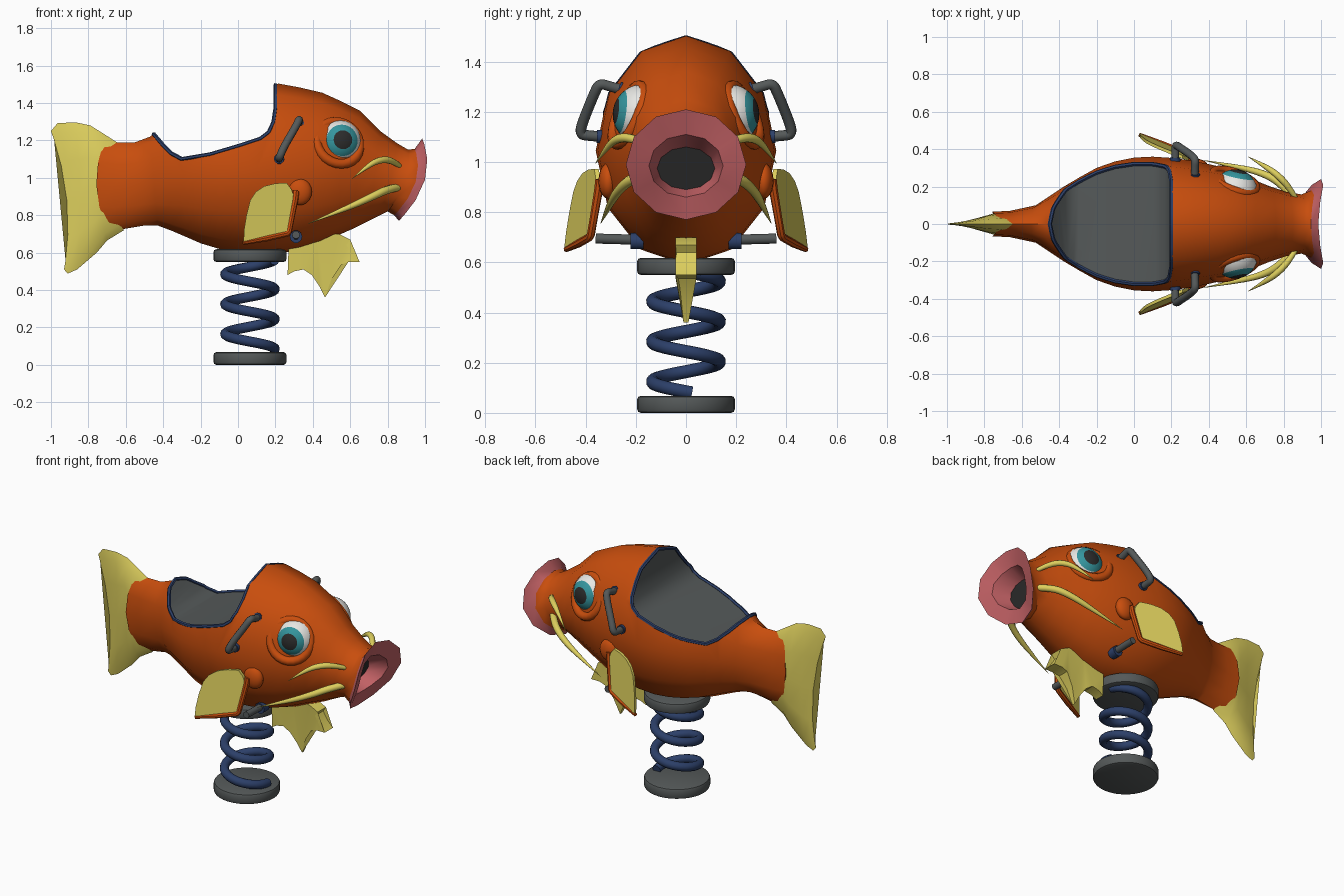
import bpy, bmesh, math
from mathutils import Vector
from mathutils.bvhtree import BVHTree

if "Cube" in bpy.data.objects:
    bpy.data.objects.remove(bpy.data.objects["Cube"])

def mat(name, r, g, b):
    m = bpy.data.materials.new(name)
    m.diffuse_color = (r, g, b, 1)
    m.use_nodes = True
    m.node_tree.nodes["Principled BSDF"].inputs["Base Color"].default_value = m.diffuse_color
    return m

ORANGE = mat("orange", 0.58, 0.075, 0.004)
YELLOW = mat("yellow", 0.72, 0.62, 0.11)
PINK = mat("pink", 0.54, 0.12, 0.13)
DARK = mat("dark", 0.025, 0.025, 0.025)
GREY = mat("grey", 0.09, 0.10, 0.10)
BLUE = mat("blue", 0.025, 0.05, 0.14)
WHITE = mat("white", 0.80, 0.80, 0.77)
TEAL = mat("teal", 0.035, 0.30, 0.34)

def activate(ob):
    bpy.ops.object.select_all(action='DESELECT')
    ob.select_set(True)
    bpy.context.view_layer.objects.active = ob

def smooth(ob, angle=42):
    activate(ob)
    bpy.ops.object.shade_smooth_by_angle(angle=math.radians(angle))

def finish(bm, name, mats):
    bmesh.ops.recalc_face_normals(bm, faces=bm.faces)
    me = bpy.data.meshes.new(name)
    bm.to_mesh(me)
    bm.free()
    ob = bpy.data.objects.new(name, me)
    bpy.context.collection.objects.link(ob)
    for m in mats:
        me.materials.append(m)
    return ob

def loft(name, stations, mats, pick, n=12):
    """Elliptical rings: (top x, top z, bottom x, bottom z, half width, bow in x)."""
    bm = bmesh.new()
    rings = []
    for xt, zt, xb, zb, hw, bow in stations:
        ring = []
        for k in range(n):
            a = 2 * math.pi * k / n
            c, s = math.cos(a), math.sin(a)
            ring.append(bm.verts.new(((xt + xb) / 2 + (xt - xb) / 2 * c + bow * s * s, hw * s,
                                      (zt + zb) / 2 + (zt - zb) / 2 * c)))
        rings.append(ring)
    for i, (r0, r1) in enumerate(zip(rings, rings[1:])):
        for k in range(n):
            f = bm.faces.new((r0[k], r0[(k + 1) % n], r1[(k + 1) % n], r1[k]))
            f.material_index = pick(i)
    bm.faces.new(rings[0])
    bm.faces.new(rings[-1]).material_index = pick(len(stations))
    return finish(bm, name, mats)

def plate(name, outline, mid, half, mats):
    """Outline in x, z thickened along y around mid(x, z) by half(x, z)."""
    bm = bmesh.new()
    a = [bm.verts.new((x, mid(x, z) - half(x, z), z)) for x, z in outline]
    b = [bm.verts.new((x, mid(x, z) + half(x, z), z)) for x, z in outline]
    caps = [bm.faces.new(a), bm.faces.new(b)]
    n = len(a)
    for i in range(n):
        bm.faces.new((a[i], a[(i + 1) % n], b[(i + 1) % n], b[i]))
    bmesh.ops.triangulate(bm, faces=caps)
    return finish(bm, name, mats)

def tube(name, pts, r, m, kind='NURBS', cyclic=False, radii=None, sides=3):
    cu = bpy.data.curves.new(name, 'CURVE')
    cu.dimensions = '3D'
    cu.bevel_depth = r
    cu.bevel_resolution = sides
    cu.use_fill_caps = True
    sp = cu.splines.new(kind)
    sp.points.add(len(pts) - 1)
    for i, p in enumerate(pts):
        sp.points[i].co = (*p, 1)
        sp.points[i].radius = radii[i] if radii else 1
    sp.use_cyclic_u = cyclic
    if kind == 'NURBS':
        sp.order_u = 3
        sp.use_endpoint_u = True
        sp.resolution_u = 5
    ob = bpy.data.objects.new(name, cu)
    bpy.context.collection.objects.link(ob)
    cu.materials.append(m)
    activate(ob)
    bpy.ops.object.convert(target='MESH')
    smooth(bpy.context.object)

# body, with flared lips and the mouth hole
body = loft("body", [
    (-.715, 1.195, -.70, .73, .066, -.05), (-.65, 1.19, -.62, .725, .07, -.03),
    (-.55, 1.19, -.50, .745, .10, 0), (-.47, 1.22, -.43, .745, .15, 0),
    (-.40, 1.275, -.35, .715, .20, 0), (-.30, 1.345, -.28, .685, .25, 0),
    (-.20, 1.40, -.20, .65, .30, 0), (-.10, 1.45, -.10, .62, .335, 0),
    (0, 1.485, 0, .60, .355, 0), (.10, 1.50, .10, .59, .36, 0),
    (.22, 1.503, .22, .595, .352, 0), (.33, 1.483, .33, .615, .335, 0),
    (.45, 1.455, .44, .65, .31, 0), (.55, 1.41, .54, .695, .275, 0),
    (.65, 1.36, .62, .73, .238, 0), (.76, 1.25, .70, .77, .20, 0),
    (.85, 1.185, .76, .80, .172, .01), (.91, 1.15, .80, .82, .158, .04),
    (.945, 1.155, .835, .80, .18, .06), (.985, 1.21, .86, .77, .24, .0775),
    (.95, 1.11, .88, .86, .148, .055), (.86, 1.06, .81, .89, .115, .02)],
    [ORANGE, GREY, PINK, DARK], lambda i: 3 if i > 21 else 2 if i >= 18 else 0)

# tail fin
smooth(loft("tail_fin", [
    (-1, 1.25, -.93, .51, .008, .05), (-.965, 1.292, -.91, .488, .014, .045),
    (-.87, 1.297, -.86, .51, .03, .02), (-.79, 1.28, -.755, .60, .05, 0),
    (-.71, 1.23, -.70, .665, .058, -.04), (-.64, 1.185, -.61, .72, .05, -.08)],
    [YELLOW], lambda i: 0))

# saddle cut through the back, with its blue rim following the cut
saddle = [(-.45, 1.235), (-.40, 1.175), (-.355, 1.13), (-.30, 1.10), (-.15, 1.125), (0, 1.17),
          (.12, 1.21), (.165, 1.245), (.19, 1.30), (.20, 1.37), (.20, 1.503)]
tree = BVHTree.FromPolygons([v.co for v in body.data.vertices],
                            [p.vertices[:] for p in body.data.polygons])
side = []
for (x0, z0), (x1, z1) in zip(saddle, saddle[1:]):
    for j in range(6):
        x, z = x0 + (x1 - x0) * j / 6, z0 + (z1 - z0) * j / 6
        hit = tree.ray_cast(Vector((x, -1, z)), Vector((0, 1, 0)))[0]
        if hit and hit.y < -.015:
            side.append((x, hit.y * .98, 1.1 + (z - 1.1) * .985))
loop = [(-.45, 0, 1.233)] + side + [(.20, 0, 1.495)] + [(x, -y, z) for x, y, z in reversed(side)]
tube("saddle_rim", loop, .0115, BLUE, 'POLY', True, sides=1)

cutter = plate("saddle_cutter", saddle + [(.20, 1.75), (-.55, 1.75), (-.55, 1.35)],
               lambda x, z: 0, lambda x, z: .6, [ORANGE, GREY, PINK, DARK])
cutter.hide_render = True
for p in cutter.data.polygons:
    p.material_index = 1
activate(body)
cut = body.modifiers.new("saddle", 'BOOLEAN')
cut.operation = 'DIFFERENCE'
cut.solver = 'EXACT'
cut.use_self = True
cut.object = cutter
bpy.ops.object.modifier_apply(modifier=cut.name)
bpy.data.objects.remove(cutter)
smooth(body)

# belly fin, thinner toward its tip
smooth(plate("belly_fin", [
    (.265, .48), (.27, .62), (.42, .70), (.54, .70), (.60, .67), (.58, .64), (.61, .59), (.65, .55),
    (.59, .55), (.55, .535), (.50, .46), (.465, .36), (.435, .42), (.395, .48), (.35, .51), (.30, .50)],
    lambda x, z: 0, lambda x, z: .01 + .032 * min(1, max(0, (z - .36) / .18)), [YELLOW]), 30)

def eye(tag, s):
    axis = Vector((.19, s * .95, .12)).normalized()
    normal = Vector((.32, s * .86, .38)).normalized()
    bm = bmesh.new()
    bmesh.ops.create_uvsphere(bm, u_segments=24, v_segments=36, radius=.12)
    for f in bm.faces:
        a = math.degrees(f.calc_center_median().angle(Vector((0, 0, 1))))
        f.material_index = 2 if a < 25 else 1 if a < 45 else 0
    ob = finish(bm, "eyeball" + tag, [WHITE, TEAL, DARK])
    ob.rotation_euler = axis.to_track_quat('Z', 'Y').to_euler()
    ob.location = (.54, s * .172, 1.19)
    smooth(ob)
    bpy.ops.mesh.primitive_torus_add(major_radius=.122, minor_radius=.027, major_segments=24,
                                     minor_segments=8, location=(.535, s * .226, 1.187),
                                     rotation=normal.to_track_quat('Z', 'Y').to_euler())
    lid = bpy.context.object
    lid.name = "eyelid" + tag
    lid.data.materials.append(ORANGE)
    smooth(lid, 60)

for tag, s in (("_right", -1), ("_left", 1)):
    def flip(pts):
        return [(x, s * y, z) for x, y, z in pts]
    eye(tag, s)
    # hand grip with blue collars
    grip = [(.325, .24, 1.285), (.325, .30, 1.30), (.328, .345, 1.315), (.31, .365, 1.275),
            (.245, .41, 1.165), (.222, .425, 1.11), (.22, .385, 1.105), (.22, .32, 1.10)]
    tube("hand_grip" + tag, flip(grip), .021, GREY)
    tube("upper_collar" + tag, flip([(.325, .225, 1.28), (.325, .268, 1.295)]), .028, BLUE, 'POLY')
    tube("lower_collar" + tag, flip([(.22, .31, 1.10), (.22, .355, 1.102)]), .028, BLUE, 'POLY')
    # foot peg
    tube("foot_peg" + tag, flip([(.31, .18, .69), (.31, .36, .695)]), .021, GREY, 'POLY')
    tube("peg_collar" + tag, flip([(.31, .17, .685), (.31, .222, .685)]), .034, BLUE, 'POLY')
    # whiskers
    tube("upper_whisker" + tag, flip([(.87, .13, 1.06), (.83, .195, 1.09), (.77, .26, 1.10),
         (.70, .31, 1.07), (.61, .36, .995)]), .017, YELLOW, radii=[.7, 1, 1.1, .8, .05])
    tube("lower_whisker" + tag, flip([(.86, .13, .95), (.80, .205, .94), (.72, .26, .90),
         (.59, .30, .84), (.375, .34, .755)]), .02, YELLOW, radii=[1, 1.1, 1, .8, .05])
    # side fin with orange leading edge and shoulder
    def fin_y(x, z):
        return s * (.35 + .38 * (.28 - x) + .1 * (.97 - z))
    smooth(plate("side_fin" + tag, [
        (.03, .66), (.032, .72), (.045, .80), (.065, .88), (.095, .925), (.14, .955), (.20, .97),
        (.26, .973), (.285, .94), (.30, .90), (.275, .71), (.16, .685)],
        fin_y, lambda x, z: .009, [YELLOW]), 30)
    edge = [(.31, .93), (.305, .885), (.285, .78), (.272, .712), (.26, .70), (.15, .675), (.028, .652)]
    tube("fin_edge" + tag, [(x, fin_y(x, z), z) for x, z in edge], .016, ORANGE, 'POLY',
         radii=[1.2, 1.1, 1, 1, 1, 1, .7], sides=2)
    bpy.ops.mesh.primitive_uv_sphere_add(segments=16, ring_count=10, radius=.065,
                                         location=(.33, s * .31, .925))
    shoulder = bpy.context.object
    shoulder.name = "fin_shoulder" + tag
    shoulder.scale = (1, .6, 1.1)
    shoulder.data.materials.append(ORANGE)
    smooth(shoulder)

# coil spring between two round plates
CX = .064
coil = []
for i in range(73):
    a = math.radians(10) - i * math.radians(15)
    coil.append((CX + .133 * math.cos(a), .133 * math.sin(a), .08 + .48 * i / 72))
tube("spring", coil, .027, BLUE, 'POLY')
for name, z in (("base_plate", .034), ("top_plate", .584)):
    bpy.ops.mesh.primitive_cylinder_add(vertices=32, radius=.195, depth=.068, location=(CX, 0, z))
    ob = bpy.context.object
    ob.name = name
    ob.data.materials.append(GREY)
    bev = ob.modifiers.new("round", 'BEVEL')
    bev.width = .015
    bev.segments = 2
    bpy.ops.object.modifier_apply(modifier=bev.name)
    smooth(ob)
